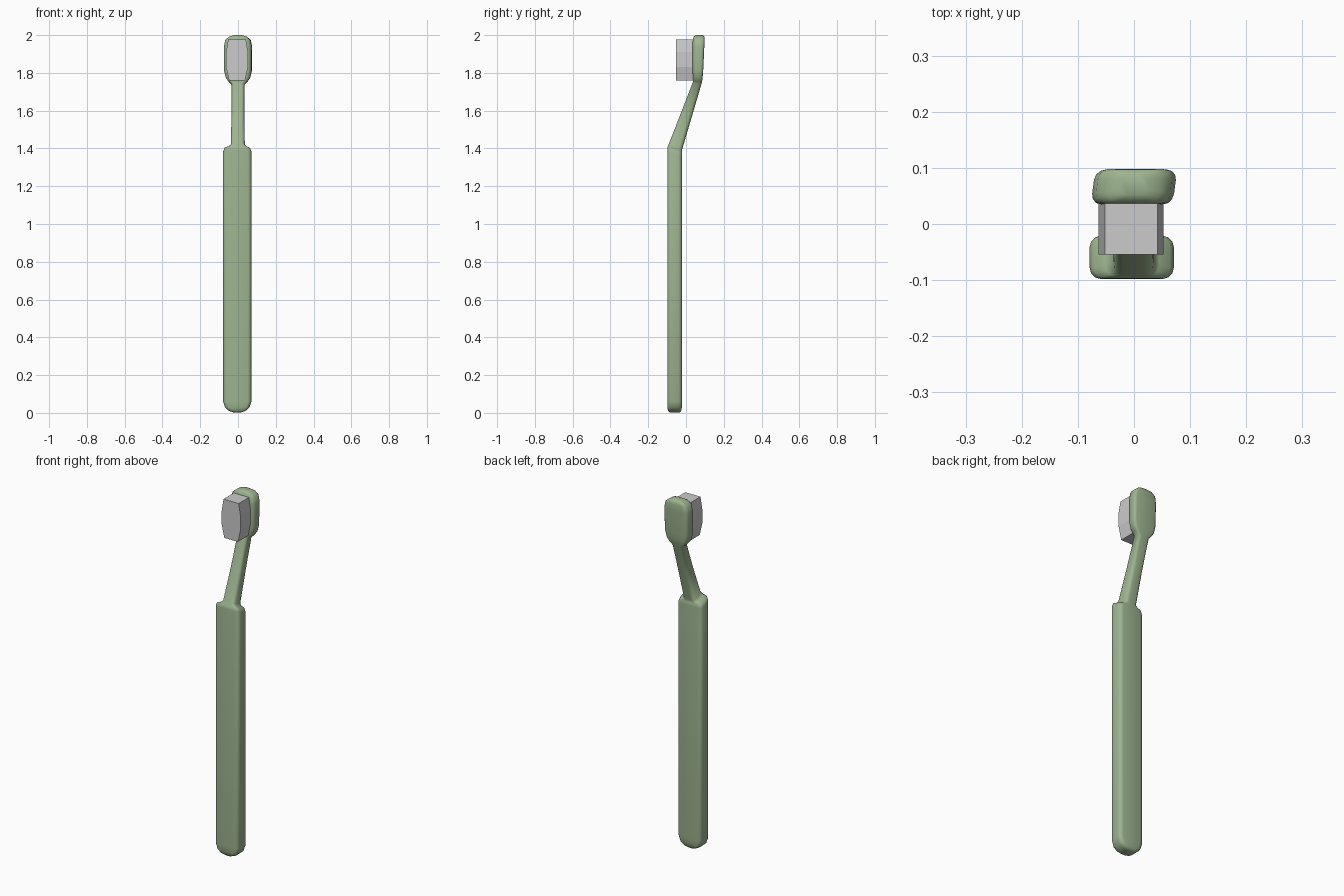
import bpy, bmesh, math

if "Cube" in bpy.data.objects:
    bpy.data.objects.remove(bpy.data.objects["Cube"])

green = bpy.data.materials.new("green_plastic")
green.diffuse_color = (0.34, 0.46, 0.28, 1)
green.use_nodes = True
green.node_tree.nodes["Principled BSDF"].inputs["Base Color"].default_value = green.diffuse_color


def finish(bm, name, mat=None):
    bmesh.ops.recalc_face_normals(bm, faces=bm.faces[:])
    me = bpy.data.meshes.new(name)
    bm.to_mesh(me)
    bm.free()
    ob = bpy.data.objects.new(name, me)
    bpy.context.collection.objects.link(ob)
    if mat:
        me.materials.append(mat)
    return ob


def ring(bm, zf, zb, yf, yb, w, cx, skew):
    """Rounded-rectangle section, tilted from its front edge to its back edge."""
    d = (yb - yf) / 2
    r = min(0.02, w * 0.5, d * 0.6)
    verts = []
    for k, (sx, sy) in enumerate([(1, 1), (-1, 1), (-1, -1), (1, -1)]):
        for j in range(4):
            a = math.radians(90 * k + 30 * j)
            x = sx * (w - r) + r * math.cos(a)
            y = sy * (d - r) + r * math.sin(a)
            t = (y + d) / (2 * d)
            verts.append(bm.verts.new((cx + x + skew * (t - 0.5),
                                       yf + y + d, zf + (zb - zf) * t)))
    return verts


# body: handle, neck and head as one loft
# front z, back z, front y, back y, half width, centre x, skew
sections = [
    (0.003, 0.003, -0.088, -0.032, 0.022, -0.004, 0),
    (0.012, 0.012, -0.096, -0.025, 0.046, -0.004, 0),
    (0.028, 0.028, -0.098, -0.022, 0.064, -0.004, 0),
    (0.060, 0.060, -0.098, -0.021, 0.075, -0.004, 0),
    (1.390, 1.365, -0.098, -0.021, 0.075, -0.004, 0),
    (1.408, 1.383, -0.097, -0.021, 0.068, -0.004, 0),
    (1.416, 1.391, -0.094, -0.021, 0.048, -0.003, 0),
    (1.428, 1.400, -0.089, -0.019, 0.037, -0.001, 0),
    (1.590, 1.575, -0.026, 0.033, 0.034, 0, 0),
    (1.745, 1.735, 0.034, 0.080, 0.034, 0, 0),
    (1.757, 1.752, 0.038, 0.085, 0.050, 0, 0.003),
    (1.775, 1.775, 0.037, 0.088, 0.064, 0, 0.005),
    (1.810, 1.810, 0.035, 0.091, 0.072, 0, 0.007),
    (1.940, 1.940, 0.035, 0.097, 0.073, 0, 0.008),
    (1.975, 1.975, 0.036, 0.098, 0.066, 0, 0.006),
    (1.992, 1.992, 0.040, 0.097, 0.046, 0, 0.004),
    (2.000, 2.000, 0.052, 0.088, 0.022, 0, 0),
]
bm = bmesh.new()
rings = [ring(bm, *s) for s in sections]
for a, b in zip(rings, rings[1:]):
    n = len(a)
    for i in range(n):
        j = (i + 1) % n
        bm.faces.new((a[i], a[j], b[j], b[i]))
bm.faces.new(rings[0])
bm.faces.new(rings[-1])
body = finish(bm, "brush_body", green)
bpy.context.view_layer.objects.active = body
body.select_set(True)
bpy.ops.object.shade_smooth_by_angle(angle=math.radians(50))

# bristles: flat-sided block with tapered ends
outline = [(0.042, 1.76), (0.058, 1.83), (0.058, 1.91), (0.047, 1.976)]
pts = outline + [(-x, z) for x, z in reversed(outline)]
bm = bmesh.new()
face = bm.faces.new([bm.verts.new((x - 0.005, -0.054, z)) for x, z in pts])
out = bmesh.ops.extrude_face_region(bm, geom=[face], use_keep_orig=True)
bmesh.ops.translate(bm, vec=(0, 0.1, 0),
                    verts=[v for v in out["geom"] if isinstance(v, bmesh.types.BMVert)])
finish(bm, "bristles")
